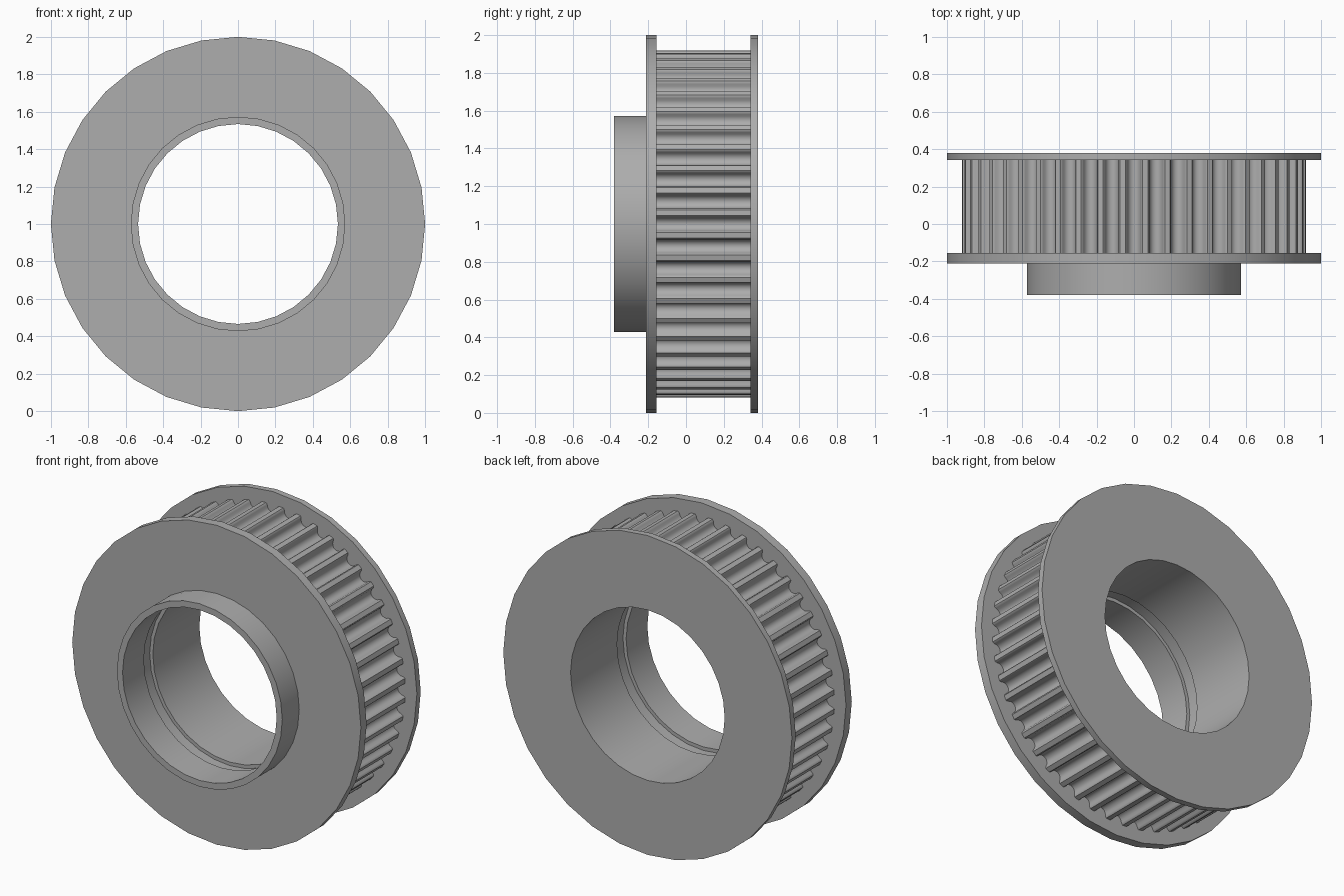
import bpy, bmesh, math

if "Cube" in bpy.data.objects:
    bpy.data.objects.remove(bpy.data.objects["Cube"])

SEGMENTS = 32
TEETH = 48
R_TIP, R_ROOT = 0.92, 0.868
Y_FRONT, Y_BACK = -0.155, 0.342      # toothed band limits

grey = bpy.data.materials.new("steel grey")
grey.diffuse_color = (0.42, 0.42, 0.42, 1)
grey.use_nodes = True
grey.node_tree.nodes["Principled BSDF"].inputs["Base Color"].default_value = grey.diffuse_color


def finish(bm, name, angle):
    """Turn a bmesh into a smooth-by-angle object resting on z = 0."""
    mesh = bpy.data.meshes.new(name)
    bm.to_mesh(mesh)
    bm.free()
    mesh.materials.append(grey)
    obj = bpy.data.objects.new(name, mesh)
    bpy.context.collection.objects.link(obj)
    obj.location.z = 1
    bpy.ops.object.select_all(action='DESELECT')
    obj.select_set(True)
    bpy.context.view_layer.objects.active = obj
    bpy.ops.object.shade_smooth_by_angle(angle=math.radians(angle))
    return obj


def bridge(bm, rings, closed):
    """Join consecutive vertex rings with quads."""
    n = len(rings[0])
    for a, b in zip(rings, rings[1:]):
        for i in range(n):
            j = (i + 1) % n
            bm.faces.new((a[i], a[j], b[j], b[i]))


# flanged body: (radius, y) profile from front flange, round the bore, to back flange
profile = [
    (0.86, Y_FRONT), (1.0, Y_FRONT), (1.0, -0.212),      # front flange
    (0.573, -0.212), (0.573, -0.38), (0.534, -0.38),     # hub collar
    (0.534, -0.17), (0.556, -0.17), (0.556, -0.08), (0.534, -0.08),  # bore groove
    (0.534, 0.38), (1.0, 0.38), (1.0, Y_BACK), (0.86, Y_BACK),       # back flange
]
bm = bmesh.new()
rings = []
for r, y in profile:
    rings.append([bm.verts.new((r * math.cos(t), y, r * math.sin(t)))
                  for t in (2 * math.pi * i / SEGMENTS for i in range(SEGMENTS))])
bridge(bm, rings, True)
bmesh.ops.recalc_face_normals(bm, faces=bm.faces)
# the bore must face the axis
bm.faces.ensure_lookup_table()
outer = max(bm.faces, key=lambda f: f.calc_center_median().x)
c = outer.calc_center_median()
if outer.normal.x * c.x + outer.normal.z * c.z < 0:
    bmesh.ops.reverse_faces(bm, faces=bm.faces)
finish(bm, "flanged_body", 30)

# toothed band: round-bottomed grooves between narrow rounded lands
pitch = 2 * math.pi / TEETH
half = 0.31 * pitch
outline = []
for k in range(TEETH):
    mid = k * pitch
    outline.append((R_TIP - 0.005, mid - half - 0.03 * pitch))
    for s in range(9):
        a = math.pi * s / 8
        depth = (R_TIP - 0.014 - R_ROOT) * math.sin(a)
        outline.append((R_TIP - 0.014 - depth, mid - half * math.cos(a)))
    outline.append((R_TIP - 0.005, mid + half + 0.03 * pitch))
    outline.append((R_TIP, mid + half + 0.07 * pitch))
    outline.append((R_TIP, mid + pitch - half - 0.07 * pitch))
bm = bmesh.new()
rings = [[bm.verts.new((r * math.cos(t), y, r * math.sin(t))) for r, t in outline]
         for y in (Y_FRONT, Y_BACK)]
bridge(bm, rings, True)
bm.normal_update()
bm.faces.ensure_lookup_table()
if sum(f.normal.dot(f.calc_center_median()) for f in bm.faces) < 0:
    bmesh.ops.reverse_faces(bm, faces=bm.faces)
finish(bm, "toothed_band", 35)
